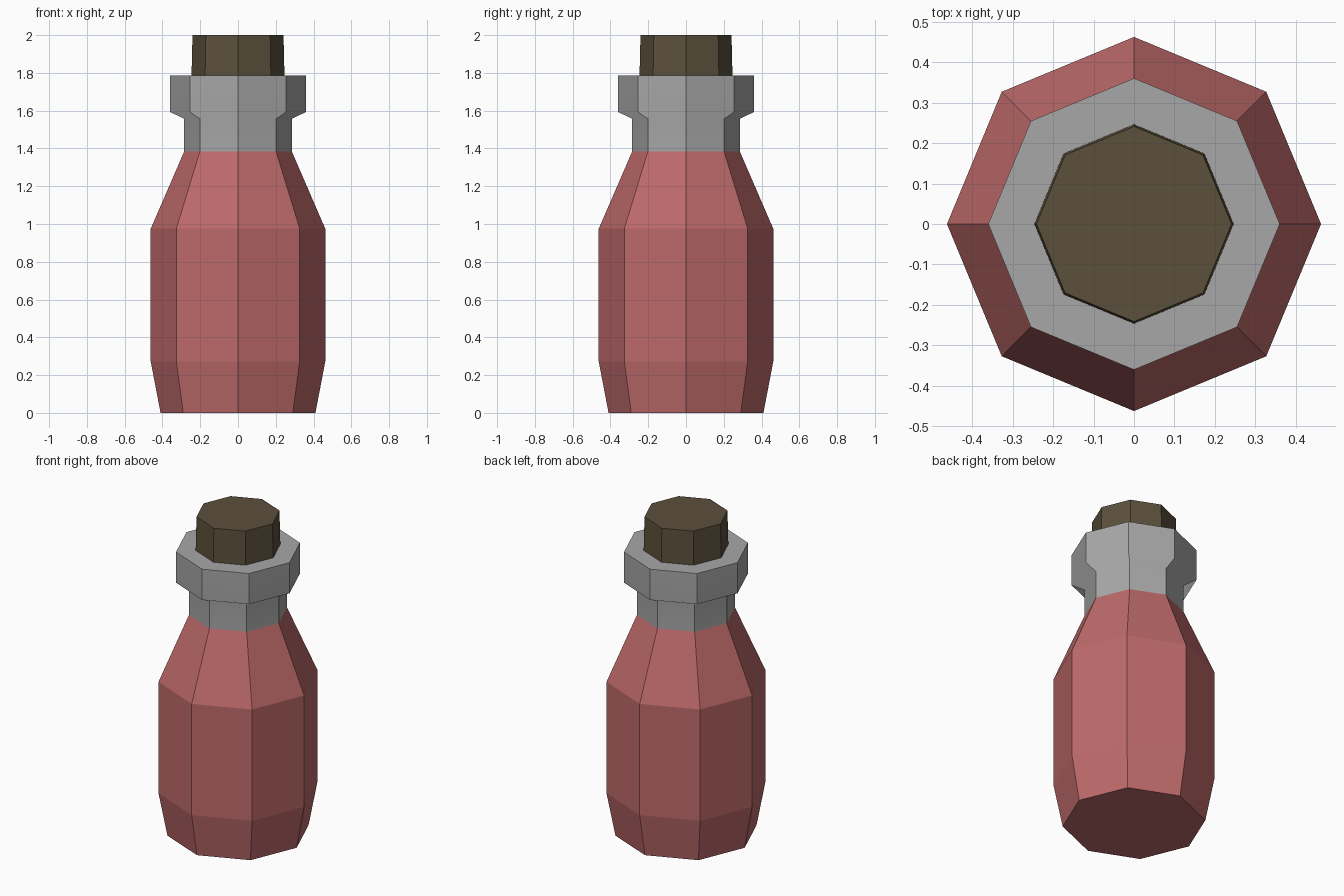
import bpy, bmesh
from math import cos, sin, pi

if "Cube" in bpy.data.objects:
    bpy.data.objects.remove(bpy.data.objects["Cube"])

SIDES = 8


def lathe(name, profile, color, cap_bottom=False, cap_top=False):
    """Revolve (radius, height) points into an octagonal part."""
    bm = bmesh.new()
    rings = [[bm.verts.new((r * cos(2 * pi * i / SIDES), r * sin(2 * pi * i / SIDES), z))
              for i in range(SIDES)] for r, z in profile]
    for low, high in zip(rings, rings[1:]):
        for i in range(SIDES):
            j = (i + 1) % SIDES
            bm.faces.new((low[i], low[j], high[j], high[i]))
    if cap_bottom:
        bm.faces.new(rings[0][::-1])
    if cap_top:
        bm.faces.new(rings[-1])
    mesh = bpy.data.meshes.new(name)
    bm.to_mesh(mesh)
    bm.free()
    obj = bpy.data.objects.new(name, mesh)
    bpy.context.collection.objects.link(obj)
    mat = bpy.data.materials.new(name + "_color")
    mat.diffuse_color = (*color, 1)
    mat.use_nodes = True
    mat.node_tree.nodes["Principled BSDF"].inputs["Base Color"].default_value = mat.diffuse_color
    mesh.materials.append(mat)
    return obj


# Red bottle body with tapered base and shoulder
lathe("bottle_body", [(0.41, 0), (0.462, 0.272), (0.462, 0.975), (0.285, 1.384)],
      (0.515, 0.144, 0.144), cap_bottom=True)

# Grey neck flaring into the collar, with a flat rim up to the stopper
neck = lathe("bottle_neck", [(0.285, 1.384), (0.285, 1.557), (0.36, 1.593),
                             (0.36, 1.787), (0.246, 1.787)], (0.39, 0.39, 0.39))

# Soften only the flare under the collar; all other neck edges stay sharp
neck.data.shade_smooth()
for edge in neck.data.edges:
    a, b = (neck.data.vertices[v].co for v in edge.vertices)
    level = abs(a.z - b.z) < 0.001
    edge.use_edge_sharp = not (level and 1.5 < a.z < 1.7)
weighted = neck.modifiers.new("flat_sides", "WEIGHTED_NORMAL")
weighted.keep_sharp = True
weighted.weight = 70

# Brown stopper, slightly narrower at the top
lathe("cork_stopper", [(0.246, 1.787), (0.241, 2.0)],
      (0.105, 0.08, 0.045), cap_top=True)
